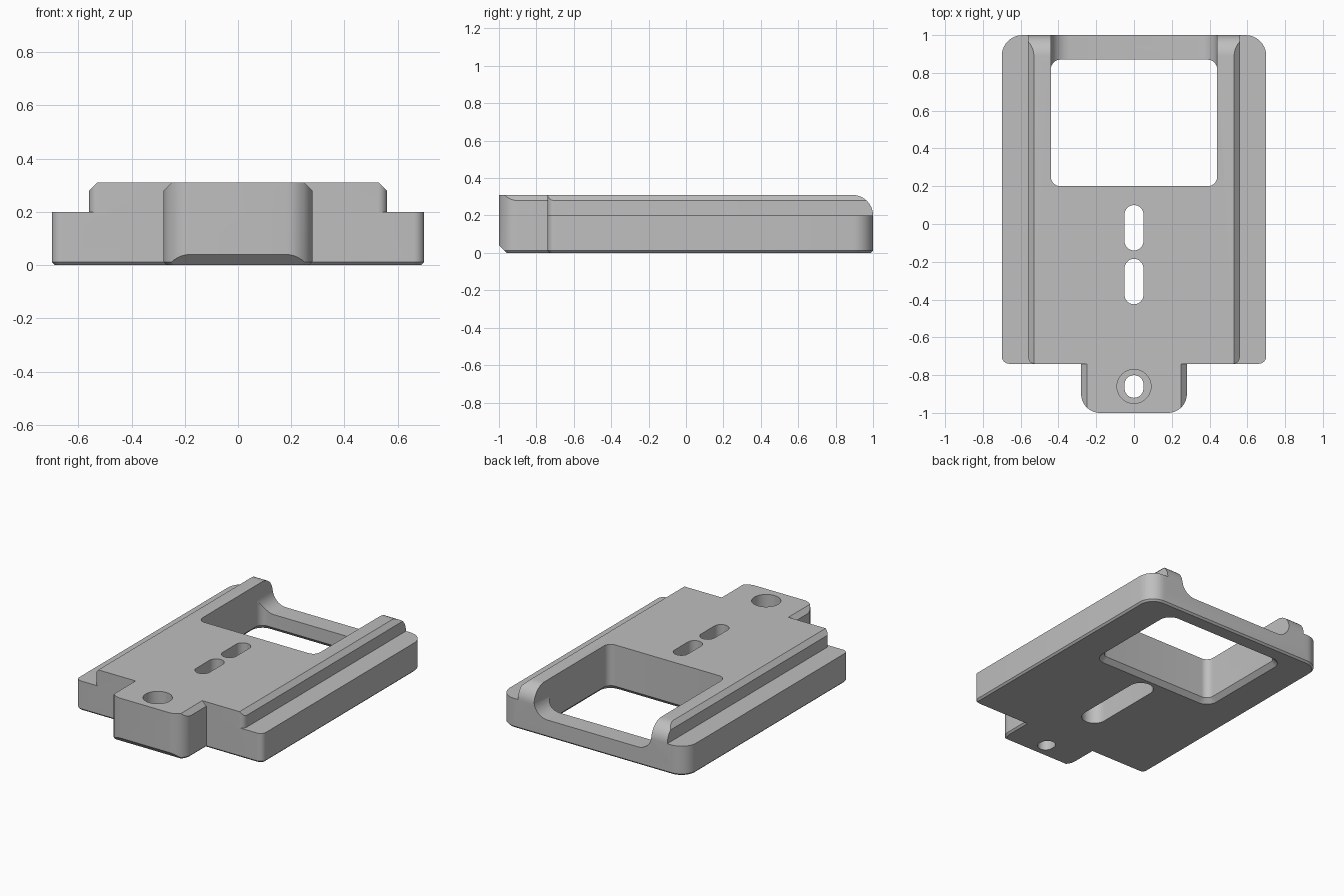
import bpy, bmesh, math
from mathutils import Vector

if "Cube" in bpy.data.objects:
    bpy.data.objects.remove(bpy.data.objects["Cube"])

grey = bpy.data.materials.new("satin_grey")
grey.use_nodes = True
colour = (0.52, 0.52, 0.52, 1)
grey.diffuse_color = colour
grey.node_tree.nodes["Principled BSDF"].inputs["Base Color"].default_value = colour


def rounded(x0, x1, y0, y1, low, high, inset=0.0, steps=10):
    """Rectangle outline with corner radius low at y0 and high at y1."""
    x0, x1, y0, y1 = x0 + inset, x1 - inset, y0 + inset, y1 - inset
    corners = [(x1, y0, low, -1, 1), (x1, y1, high, -1, -1),
               (x0, y1, high, 1, -1), (x0, y0, low, 1, 1)]
    points = []
    for i, (x, y, r, sx, sy) in enumerate(corners):
        r = max(r - inset, 0)
        if r == 0:
            points.append((x, y))
            continue
        for k in range(steps + 1):
            a = math.radians(90 * (i - 1 + k / steps))
            points.append((x + sx * r + r * math.cos(a), y + sy * r + r * math.sin(a)))
    return points


def loft(name, layers, axis="z"):
    """Solid through matching outlines, each at a level along the axis."""
    place = {"z": lambda u, v, w: (u, v, w),
             "y": lambda u, v, w: (u, w, v),
             "x": lambda u, v, w: (w, u, v)}[axis]
    bm = bmesh.new()
    rings = [[bm.verts.new(place(u, v, w)) for u, v in outline] for outline, w in layers]
    n = len(rings[0])
    for a, b in zip(rings, rings[1:]):
        for i in range(n):
            j = (i + 1) % n
            bm.faces.new((a[i], a[j], b[j], b[i]))
    bm.faces.new(rings[0][::-1])
    bm.faces.new(rings[-1])
    bmesh.ops.recalc_face_normals(bm, faces=bm.faces)
    mesh = bpy.data.meshes.new(name)
    bm.to_mesh(mesh)
    bm.free()
    mesh.materials.append(grey)
    ob = bpy.data.objects.new(name, mesh)
    bpy.context.collection.objects.link(ob)
    return ob


def prism(name, outline, start, end, axis="z"):
    return loft(name, [(outline, start), (outline, end)], axis)


def combine(target, tool, operation):
    mod = target.modifiers.new("combine", "BOOLEAN")
    mod.operation, mod.solver, mod.object = operation, "EXACT", tool
    bpy.context.view_layer.objects.active = target
    bpy.ops.object.modifier_apply(modifier=mod.name)
    bpy.data.objects.remove(tool)


def bevelled_section(half):
    """Front section with bevelled top edges."""
    return [(-half, -0.1), (half, -0.1), (half, 0.28), (half - 0.03, 0.31),
            (0.03 - half, 0.31), (-half, 0.28)]


EDGE = 0.012

# Wide base plate with a fine bevel round its underside
base = (-0.70, 0.70, -0.74, 1.0, 0.04, 0.11)
plate = loft("mounting_plate", [(rounded(*base, EDGE), 0), (rounded(*base), EDGE),
                                (rounded(*base), 0.2)])

# Raised deck: bevelled sides, rounded front corners and rounded rear end
deck = prism("raised_deck", rounded(-0.56, 0.56, -0.74, 1.0, 0.035, 0), 0.1, 0.31)
combine(deck, prism("deck_section", bevelled_section(0.56), -1.2, 1.2, "y"), "INTERSECT")
side = rounded(-1.2, 1.0, -0.1, 0.31, 0, 0.11)
combine(deck, prism("deck_side", side, -1, 1, "x"), "INTERSECT")

# Front tab with bevelled sides and a sloped lower lip
tab_plan = (-0.28, 0.28, -1.0, -0.6, 0.1, 0)
tab = loft("front_tab", [(rounded(*tab_plan, EDGE), 0), (rounded(*tab_plan), EDGE),
                         (rounded(*tab_plan), 0.31)])
combine(tab, prism("tab_section", bevelled_section(0.28), -1.2, 0, "y"), "INTERSECT")
lip = [(-1.05, -0.01), (-0.95, -0.01), (-1.05, 0.09)]
combine(tab, prism("lip_cut", lip, -1, 1, "x"), "DIFFERENCE")

combine(plate, deck, "UNION")
combine(plate, tab, "UNION")

# Rear notch with filleted floor, then the large window and its lower bevel
notch = rounded(-0.44, 0.44, 0.12, 0.5, 0.1, 0)
combine(plate, prism("notch_cut", notch, 0.5, 1.2, "y"), "DIFFERENCE")
window = (-0.44, 0.44, 0.2, 0.87, 0.05, 0.05)
combine(plate, loft("window_cut", [(rounded(*window, -0.04), -0.01),
                                   (rounded(*window), 0.03),
                                   (rounded(*window), 0.5)]), "DIFFERENCE")

# Two screw slots opening into one wide recess underneath
for y in (-0.425, -0.14):
    slot = rounded(-0.05, 0.05, y, y + 0.24, 0.0499, 0.0499)
    combine(plate, prism("slot_cut", slot, -0.1, 0.5), "DIFFERENCE")
recess = rounded(-0.08, 0.08, -0.47, 0.145, 0.0799, 0.0799)
combine(plate, prism("recess_cut", recess, -0.1, 0.2), "DIFFERENCE")

# Counterbored hole in the tab
hole = rounded(-0.05, 0.05, -0.92, -0.80, 0.0499, 0.0499)
combine(plate, prism("hole_cut", hole, -0.1, 0.5), "DIFFERENCE")
bore = rounded(-0.09, 0.09, -0.95, -0.77, 0.0899, 0.0899)
combine(plate, prism("bore_cut", bore, 0.1, 0.5), "DIFFERENCE")

bpy.ops.object.select_all(action="DESELECT")
plate.select_set(True)
bpy.context.view_layer.objects.active = plate
bpy.ops.object.shade_smooth_by_angle(angle=math.radians(25))
